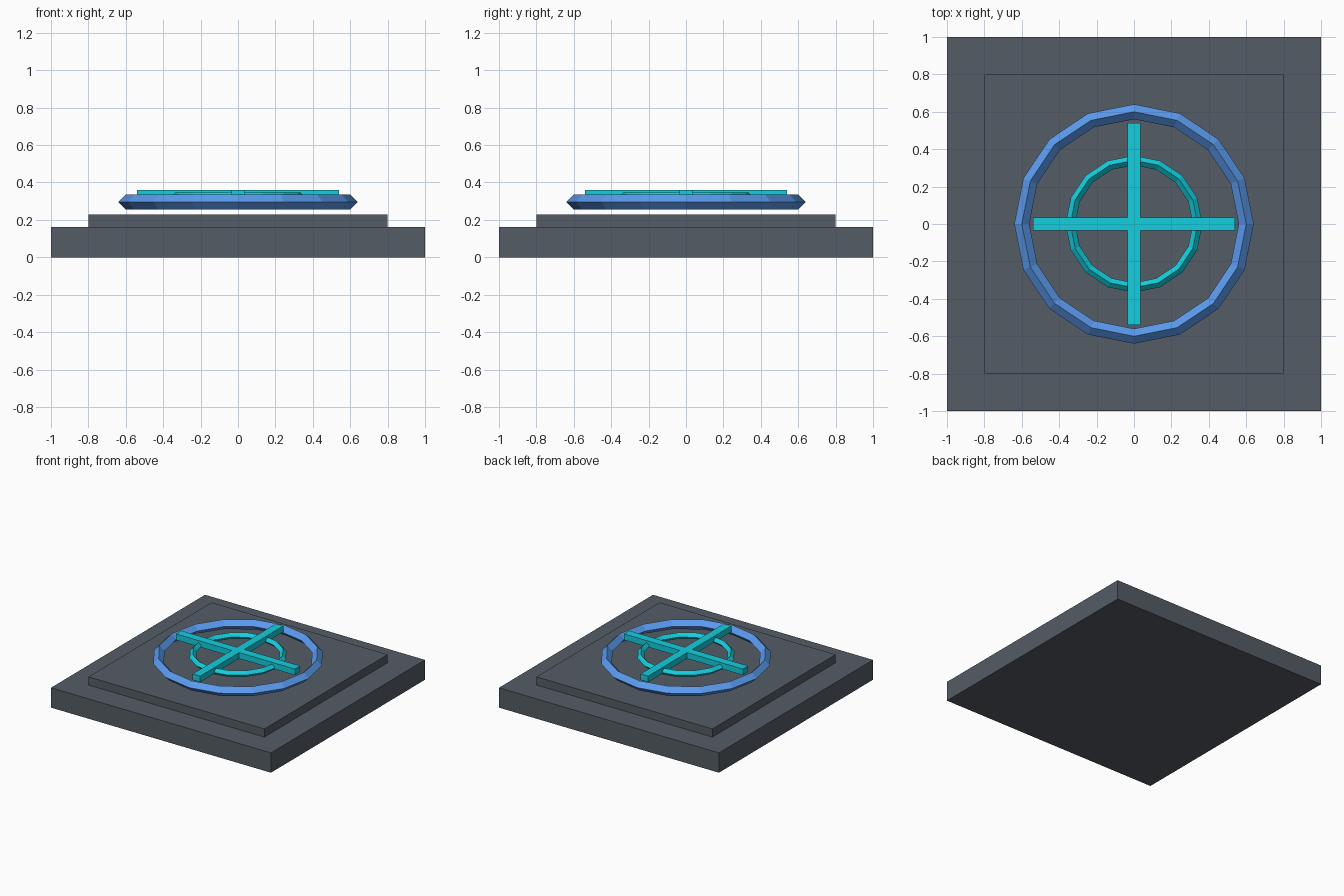
import bpy
import math

if "Cube" in bpy.data.objects:
    bpy.data.objects.remove(bpy.data.objects["Cube"])


def material(name, rgb):
    m = bpy.data.materials.new(name)
    m.diffuse_color = (*rgb, 1)
    m.use_nodes = True
    m.node_tree.nodes["Principled BSDF"].inputs["Base Color"].default_value = m.diffuse_color
    return m


SLATE = material("slate", (0.09, 0.107, 0.13))
BLUE = material("blue", (0.105, 0.33, 0.87))
CYAN = material("cyan", (0.006, 0.62, 0.73))


def box(name, sx, sy, z0, z1, mat):
    bpy.ops.mesh.primitive_cube_add(size=1, location=(0, 0, (z0 + z1) / 2))
    o = bpy.context.object
    o.name = name
    o.scale = (sx, sy, z1 - z0)
    bpy.ops.object.transform_apply(location=False, rotation=False, scale=True)
    o.data.materials.append(mat)
    return o


def ring(name, major, minor, z, mat):
    # low-poly ring with a diamond cross-section
    bpy.ops.mesh.primitive_torus_add(major_segments=16, minor_segments=4,
                                     major_radius=major, minor_radius=minor,
                                     location=(0, 0, z))
    o = bpy.context.object
    o.name = name
    o.data.materials.append(mat)
    bpy.ops.object.shade_flat()
    return o


# Stepped square base
box("base_slab", 2.0, 2.0, 0.0, 0.163, SLATE)
box("upper_plate", 1.6, 1.6, 0.163, 0.23, SLATE)

# Floating rings
ring("outer_ring", 0.6, 0.04, 0.295, BLUE)
ring("inner_ring", 0.34, 0.026, 0.32, CYAN)

# Crossed bars
for i, name in enumerate(("cross_bar_x", "cross_bar_y")):
    bar = box(name, 1.08, 0.068, 0.31, 0.36, CYAN)
    bar.rotation_euler.z = i * math.pi / 2
